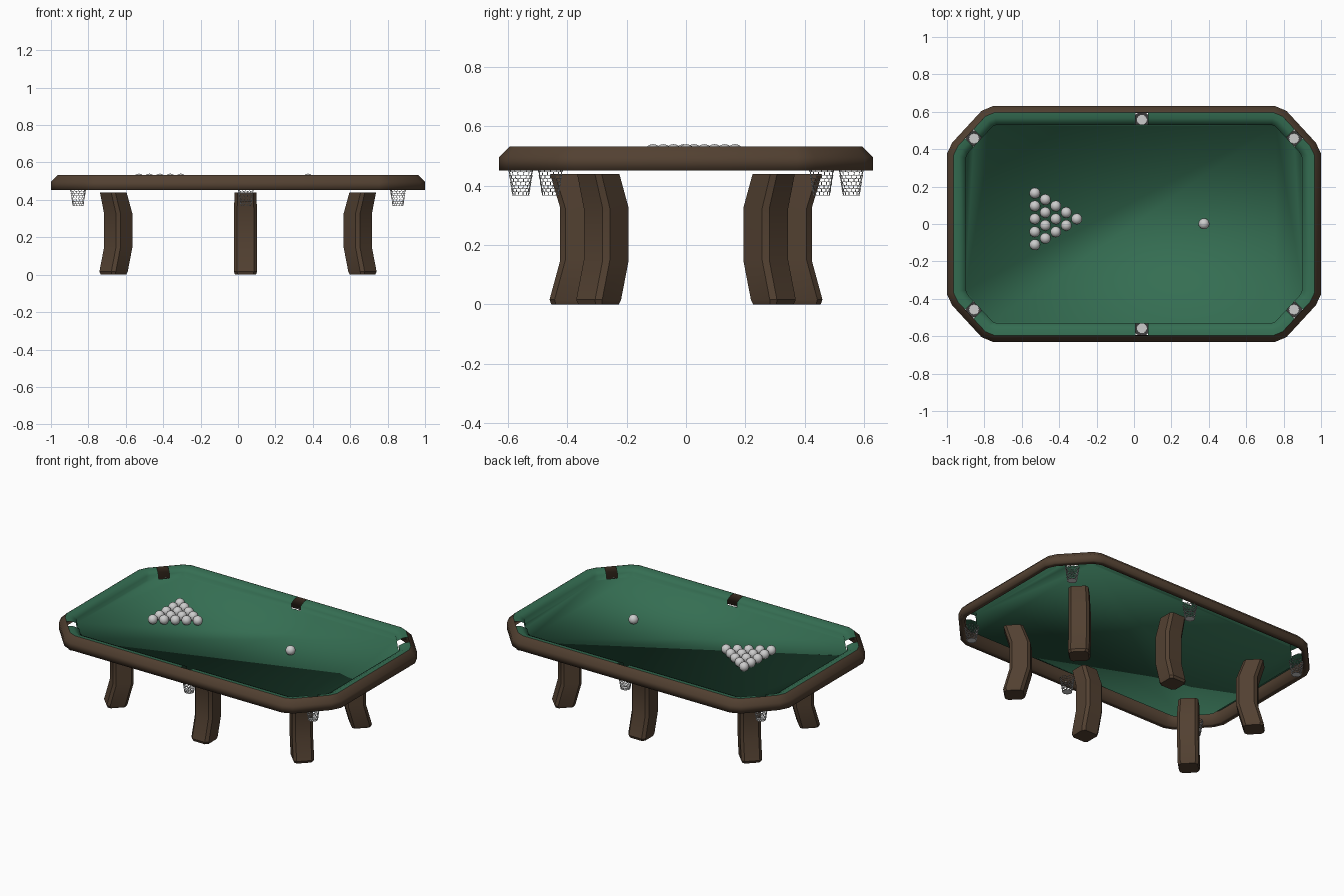
import bpy, bmesh
from math import sin, cos, pi
from mathutils import Vector

if "Cube" in bpy.data.objects:
    bpy.data.objects.remove(bpy.data.objects["Cube"])


def material(name, rgb):
    m = bpy.data.materials.new(name)
    m.diffuse_color = (*rgb, 1)
    m.use_nodes = True
    m.node_tree.nodes["Principled BSDF"].inputs["Base Color"].default_value = m.diffuse_color
    return m


WOOD = material("dark_wood", (0.085, 0.052, 0.031))
FELT = material("green_felt", (0.035, 0.155, 0.085))


def finish(name, bm, mat=None, smooth=None):
    bmesh.ops.recalc_face_normals(bm, faces=bm.faces)
    me = bpy.data.meshes.new(name)
    bm.to_mesh(me)
    bm.free()
    ob = bpy.data.objects.new(name, me)
    bpy.context.collection.objects.link(ob)
    if mat:
        me.materials.append(mat)
    if smooth:
        bpy.ops.object.select_all(action='DESELECT')
        ob.select_set(True)
        bpy.context.view_layer.objects.active = ob
        bpy.ops.object.shade_smooth_by_angle(angle=smooth)
    return ob


def bridge(bm, a, b):
    n = len(a)
    for i in range(n):
        j = (i + 1) % n
        bm.faces.new((a[i], a[j], b[j], b[i]))


# table outline: rectangle with cut, softened corners (counter-clockwise)
quarter = [Vector(p) for p in ((1, 0.375), (0.972, 0.435), (0.815, 0.605), (0.755, 0.63))]
flip = lambda pts, sx, sy: [Vector((p.x * sx, p.y * sy)) for p in pts]
OUTLINE = (quarter + flip(quarter[::-1], -1, 1)
           + flip(quarter, -1, -1) + flip(quarter[::-1], 1, -1))


def inset_ring(bm, d, z):
    """Ring of verts following the outline, mitred inwards by d."""
    ring, n = [], len(OUTLINE)
    for i, p in enumerate(OUTLINE):
        e1 = (p - OUTLINE[i - 1]).normalized()
        e2 = (OUTLINE[(i + 1) % n] - p).normalized()
        n1, n2 = Vector((-e1.y, e1.x)), Vector((-e2.y, e2.x))
        q = p + (n1 + n2) * (d / (1 + n1.dot(n2)))
        ring.append(bm.verts.new((q.x, q.y, z)))
    return ring


# wooden rim
bm = bmesh.new()
profile = [(0, 0.452), (0, 0.497), (0.035, 0.532), (0.036, 0.452)]
rings = [inset_ring(bm, d, z) for d, z in profile]
for k in range(len(rings)):
    bridge(bm, rings[k], rings[(k + 1) % len(rings)])
finish("wooden_rim", bm, WOOD, 1.6)

# pocket centres and outward directions
POCKETS = []
for s in (1, -1):
    POCKETS.append((Vector((0.042, 0.557 * s)), Vector((0, s))))
    for t in (1, -1):
        POCKETS.append((Vector((0.855 * t, 0.457 * s)), Vector((t, s)).normalized()))

# felt bed and cushions: one open sheet, cushions notched at each pocket
bm = bmesh.new()
rings = [inset_ring(bm, d, z) for d, z in
         [(0.034, 0.531), (0.065, 0.529), (0.1, 0.512), (0.098, 0.482)]]
for a, b in zip(rings, rings[1:]):
    bridge(bm, a, b)
bed = bm.faces.new(rings[-1])
HALF = 0.033
for c, out in POCKETS:
    side = Vector((-out.y, out.x))
    for sign in (1, -1):
        co = c + side * HALF * sign
        near = [f for f in bm.faces if f is not bed and f.calc_center_median().xy.dot(out) > 0.4]
        edges = {e for f in near for e in f.edges}
        verts = {v for f in near for v in f.verts}
        bmesh.ops.bisect_plane(bm, geom=list(verts) + list(edges) + near, dist=1e-5,
                               plane_co=(co.x, co.y, 0), plane_no=(side.x, side.y, 0))
        bm.faces.ensure_lookup_table()
        bed = max(bm.faces, key=lambda f: f.calc_area())
doomed = []
for f in bm.faces:
    m = f.calc_center_median().xy
    if f is not bed and any(abs((m - c).dot(Vector((-o.y, o.x)))) < HALF and abs((m - c).dot(o)) < 0.1
                            for c, o in POCKETS):
        doomed.append(f)
bmesh.ops.delete(bm, geom=doomed, context='FACES')
finish("felt_bed_and_cushions", bm, FELT, pi)

# pocket nets: tapered baskets of brick-like mesh with a solid bottom
SEG, ROWS = 24, 8
for c, out in POCKETS:
    bm = bmesh.new()
    prev = None
    for k in range(ROWS + 1):
        t = k / ROWS
        r, z = 0.027 + 0.014 * t, 0.368 + 0.09 * t
        ring = [bm.verts.new((c.x + r * cos(2 * pi * i / SEG),
                              c.y + r * sin(2 * pi * i / SEG), z)) for i in range(SEG)]
        if prev:
            for i in range(k % 2, SEG + k % 2, 2):
                ids = [(i + n) % SEG for n in range(3)]
                bm.faces.new([prev[n] for n in ids] + [ring[n] for n in reversed(ids)])
        prev = ring
    net = finish("pocket_net", bm)
    w = net.modifiers.new("weave", 'WIREFRAME')
    w.thickness = 0.004
    w.use_even_offset = False
    bm = bmesh.new()
    bmesh.ops.create_circle(bm, cap_ends=True, segments=SEG, radius=0.026)
    bmesh.ops.translate(bm, verts=bm.verts, vec=(c.x, c.y, 0.369))
    finish("pocket_net_bottom", bm)


# bowed legs with chamfered square section
def leg(name, pos, out):
    bm = bmesh.new()
    side = Vector((-out.y, out.x))
    h, c = 0.062, 0.017
    section = [(h, c - h), (h, h - c), (h - c, h), (c - h, h),
               (-h, h - c), (-h, c - h), (c - h, -h), (h - c, -h)]
    prev = None
    for z, shift, k in [(0, 0.036, 0.9), (0.016, 0.036, 1), (0.148, 0, 1),
                        (0.325, 0, 1), (0.44, 0.038, 0.94)]:
        ring = []
        for u, v in section:
            p = pos + out * (shift + u * k) + side * (v * k)
            ring.append(bm.verts.new((p.x, p.y, z)))
        if prev:
            bridge(bm, prev, ring)
        else:
            bm.faces.new(ring[::-1])
        prev = ring
    bm.faces.new(prev)
    finish(name, bm, WOOD, 0.6)


for s in (1, -1):
    leg("middle_leg", Vector((0.04, 0.362 * s)), Vector((0, s)))
    for t in (1, -1):
        leg("corner_leg", Vector((0.64 * t, 0.269 * s)), Vector((t, s)).normalized())


# balls
def ball(name, x, y):
    bm = bmesh.new()
    bmesh.ops.create_uvsphere(bm, u_segments=24, v_segments=14, radius=0.029)
    bmesh.ops.translate(bm, verts=bm.verts, vec=(x, y, 0.511))
    finish(name, bm, None, 1.0)


for col in range(5):
    for i in range(col + 1):
        ball("racked_ball", -0.306 - 0.056 * col, 0.027 + 0.069 * (i - col / 2))
ball("cue_ball", 0.374, 0.001)
